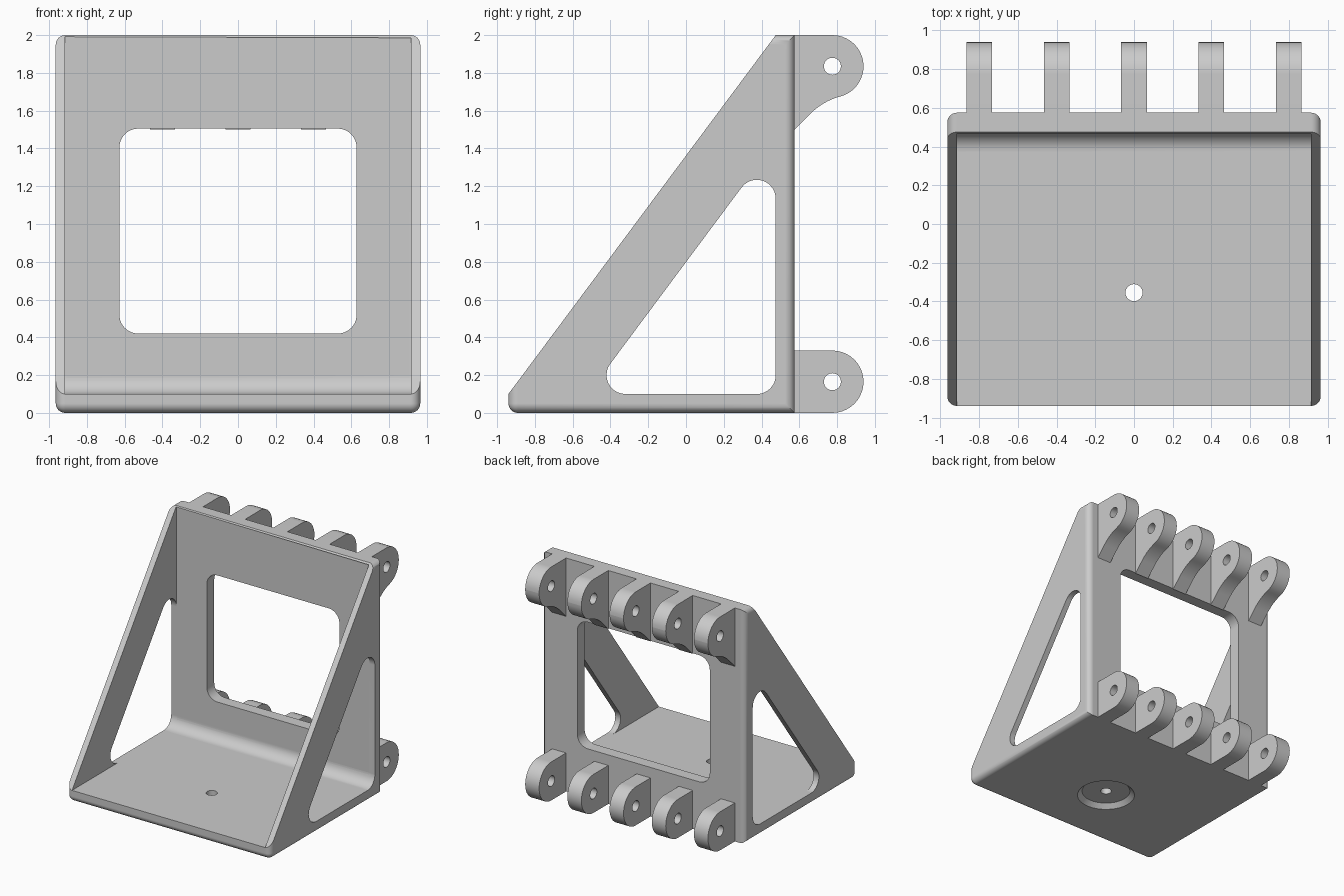
import bpy, bmesh, math
from mathutils import Vector

cube = bpy.data.objects.get("Cube")
if cube:
    bpy.data.objects.remove(cube, do_unlink=True)

grey = bpy.data.materials.new("plain_grey")
grey.use_nodes = True
colour = (0.6, 0.6, 0.6, 1)
grey.diffuse_color = colour
grey.node_tree.nodes["Principled BSDF"].inputs["Base Color"].default_value = colour

FRONT, BACK, SIDE, TOP = -0.94, 0.575, 0.965, 2.0
WALL, FLOOR, SKIN, R = 0.475, 0.1, 0.915, 0.05


def rounded(corners, steps=10):
    """Outline from (u, v, radius) corners, with an arc at each radius."""
    out = []
    for i, (u, v, r) in enumerate(corners):
        p = Vector((u, v))
        if r == 0:
            out.append(p)
            continue
        a = (Vector(corners[i - 1][:2]) - p).normalized()
        b = (Vector(corners[(i + 1) % len(corners)][:2]) - p).normalized()
        half = a.angle(b) / 2
        centre = p + (a + b).normalized() * r / math.sin(half)
        reach = r / math.tan(half)
        start, end = p + a * reach - centre, p + b * reach - centre
        sweep = math.pi - 2 * half
        for k in range(steps + 1):
            t = k / steps
            q = (start * math.sin((1 - t) * sweep) + end * math.sin(t * sweep)) / math.sin(sweep)             if abs(math.sin(sweep)) > 1e-6 else start.lerp(end, t)
            out.append(centre + q)
    return [q for i, q in enumerate(out) if (q - out[i - 1]).length > 1e-4]


def to_object(name, bm):
    bmesh.ops.recalc_face_normals(bm, faces=bm.faces)
    mesh = bpy.data.meshes.new(name)
    bm.to_mesh(mesh)
    bm.free()
    mesh.materials.append(grey)
    obj = bpy.data.objects.new(name, mesh)
    bpy.context.collection.objects.link(obj)
    return obj


def prism(name, outline, low, high, axis="x"):
    """Extrude an outline along x (outline in y, z) or y (outline in x, z)."""
    bm = bmesh.new()
    place = (lambda p, d: (d, p.x, p.y)) if axis == "x" else (lambda p, d: (p.x, d, p.y))
    face = bm.faces.new([bm.verts.new(place(p, low)) for p in outline])
    new = bmesh.ops.extrude_face_region(bm, geom=[face])["geom"]
    shift = Vector(place(Vector((0, 0)), high - low))
    bmesh.ops.translate(bm, vec=shift, verts=[v for v in new if isinstance(v, bmesh.types.BMVert)])
    return to_object(name, bm)


def cone(name, r1, r2, depth, location):
    bm = bmesh.new()
    bmesh.ops.create_cone(bm, cap_ends=True, segments=48, radius1=r1, radius2=r2, depth=depth)
    bmesh.ops.translate(bm, vec=location, verts=bm.verts)
    return to_object(name, bm)


def apply_modifier(obj, mod):
    bpy.context.view_layer.objects.active = obj
    bpy.ops.object.modifier_apply(modifier=mod.name)


def cut(obj, cutter):
    cutter.hide_render = True
    mod = obj.modifiers.new("cut", "BOOLEAN")
    mod.operation, mod.solver, mod.object = "DIFFERENCE", "EXACT", cutter
    apply_modifier(obj, mod)
    bpy.data.objects.remove(cutter, do_unlink=True)


def smooth(obj):
    bpy.ops.object.select_all(action="DESELECT")
    obj.select_set(True)
    bpy.context.view_layer.objects.active = obj
    bpy.ops.object.shade_smooth_by_angle(angle=math.radians(30))
    mod = obj.modifiers.new("flat_normals", "WEIGHTED_NORMAL")
    mod.keep_sharp = True
    apply_modifier(obj, mod)


# Block with rounded side edges and a rounded lower front edge
bm = bmesh.new()
bmesh.ops.create_cube(bm, size=1)
for v in bm.verts:
    v.co = (SIDE * 2 * v.co.x, FRONT if v.co.y < 0 else BACK, 0 if v.co.z < 0 else TOP)


def is_rounded(edge):
    a, b = (v.co for v in edge.verts)
    lower_front = max(a.z, b.z) < 0.01 and max(a.y, b.y) < 0
    return a.x * b.x > 0 or lower_front


bmesh.ops.bevel(bm, geom=[e for e in bm.edges if is_rounded(e)], offset=R,
                offset_type="OFFSET", segments=8, profile=0.5, affect="EDGES")
frame = to_object("bracket_frame", bm)

# Sloping front
slope = (TOP - FLOOR) / (WALL - FRONT)
far = 0.3
cut(frame, prism("slope_cutter", [Vector(p) for p in (
    (FRONT - far, FLOOR - far * slope), (WALL + far, TOP + far * slope),
    (FRONT - far, TOP + far * slope))], -2, 2))

# Hollow between the side panels, with a fillet where floor meets wall
cut(frame, prism("hollow_cutter", rounded([
    (-2, FLOOR, 0), (WALL, FLOOR, 0.1), (WALL, 3, 0), (-2, 3, 0)]), -SKIN, SKIN))

# Window in the back wall
cut(frame, prism("window_cutter", rounded([
    (-0.628, 0.42, 0.1), (0.628, 0.42, 0.1), (0.628, 1.505, 0.1), (-0.628, 1.505, 0.1)]),
    0.3, 0.8, "y"))

# Triangular openings in both side panels
opening = rounded([(-0.52, FLOOR, 0.1), (WALL, FLOOR, 0.1),
                   (WALL, FLOOR + (WALL + 0.52) * slope, 0.1)])
for side in (-1, 1):
    cut(frame, prism("opening_cutter", opening, side * SKIN - 0.01 * side, side * 1.2))

# Bevelled recess under the floor and the screw hole through it
cut(frame, cone("recess_cutter", 0.27, 0.195, 0.075, (0, -0.355, 0)))
cut(frame, cone("screw_cutter", 0.044, 0.044, 1, (0, -0.355, 0)))
smooth(frame)

# Hinge lugs along the top and bottom of the back
lug_profiles = {
    "lower_lug": ([(BACK, 0, 0), (0.94, 0, 0.165), (0.94, 0.33, 0.165), (BACK, 0.33, 0)], 0.165),
    "upper_lug": ([(BACK, 2, 0), (0.94, 2, 0.165), (0.94, 1.708, 0.165),
                   (0.726, 1.651, 0.35), (BACK, 1.5, 0)], 1.835),
}
for name, (corners, pin) in lug_profiles.items():
    for i in range(5):
        x = (i - 2) * 0.4
        lug = prism(f"{name}_{i + 1}", rounded(corners), x - 0.066, x + 0.066)
        hole = [Vector((0.775 + 0.045 * math.cos(a), pin + 0.045 * math.sin(a)))
                for a in (k * math.tau / 32 for k in range(32))]
        cut(lug, prism("pin_cutter", hole, x - 0.2, x + 0.2))
        smooth(lug)
